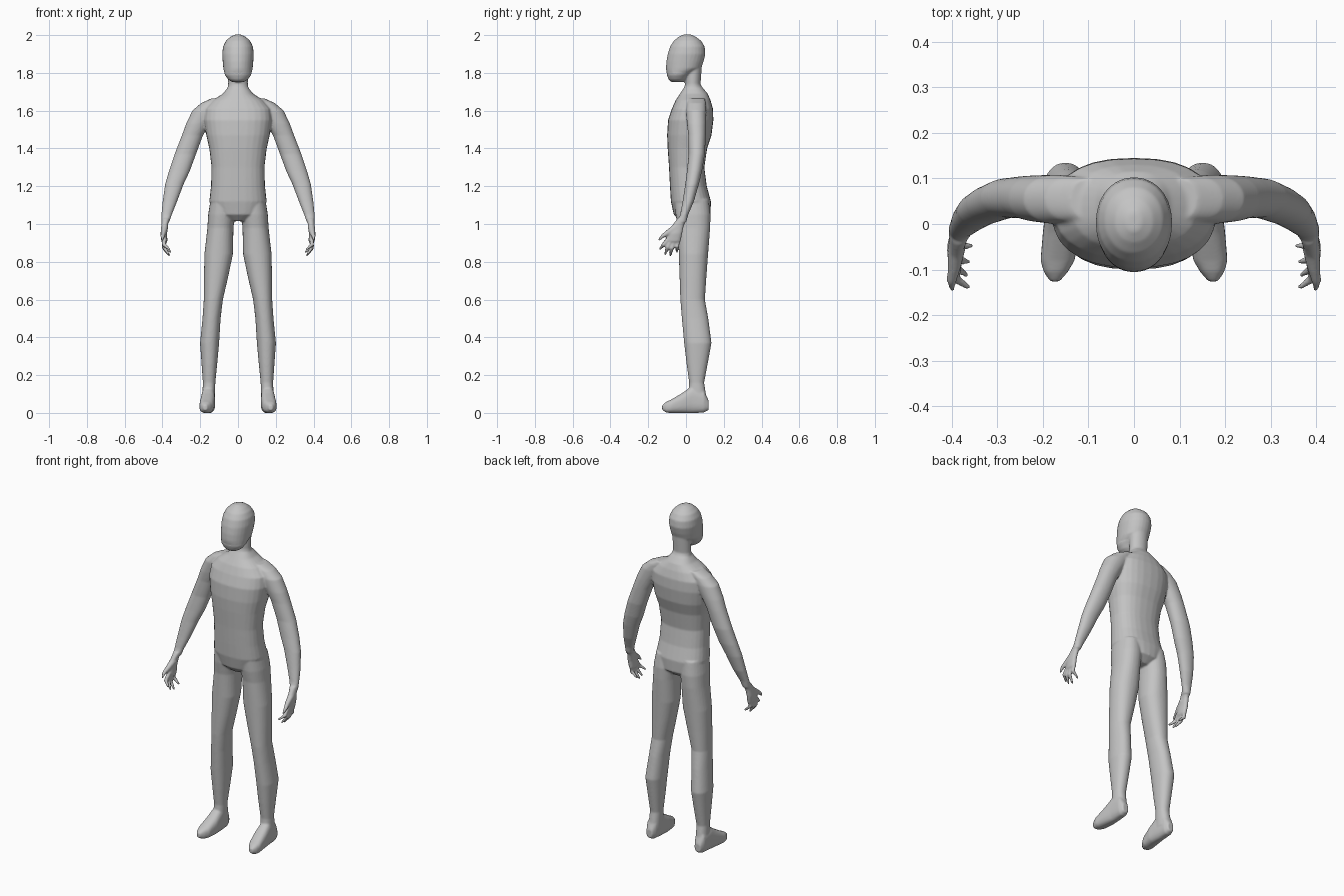
import bpy, bmesh, math
from mathutils import Vector

SIDES = 28
bm = bmesh.new()


def skin(rings):
    """Bridge rings of points into a closed tube."""
    loops = [[bm.verts.new(p) for p in r] for r in rings]
    n = len(loops[0])
    for a, b in zip(loops, loops[1:]):
        for i in range(n):
            j = (i + 1) % n
            bm.faces.new((a[i], a[j], b[j], b[i]))
    bm.faces.new(loops[0][::-1])
    bm.faces.new(loops[-1])


def oval(a0, a1, b0, b1, power):
    """Rounded outline filling the given bounds."""
    pts = []
    for i in range(SIDES):
        t = 2 * math.pi * i / SIDES
        c, s = math.cos(t), math.sin(t)
        u = math.copysign(abs(c) ** (2 / power), c)
        v = math.copysign(abs(s) ** (2 / power), s)
        pts.append(((a0 + a1) / 2 + u * (a1 - a0) / 2,
                    (b0 + b1) / 2 + v * (b1 - b0) / 2))
    return pts


def upright(sections, power=2.0, side=1):
    """Loft horizontal sections (z, x0, x1, y0, y1)."""
    skin([[(side * x, y, z) for x, y in oval(x0, x1, y0, y1, power)]
          for z, x0, x1, y0, y1 in sections])


def centred(sections, power=2.0):
    upright([(z, -w, w, y0, y1) for z, w, y0, y1 in sections], power)


def finger(points, radii, side):
    """Tapered tube through a few points."""
    pts = [Vector((side * x, y, z)) for x, y, z in points]
    rings = []
    for i, p in enumerate(pts):
        d = pts[min(i + 1, len(pts) - 1)] - pts[max(i - 1, 0)]
        q = d.to_track_quat('Z', 'Y')
        rings.append([p + q @ Vector((radii[i] * math.cos(t), radii[i] * math.sin(t), 0))
                      for t in (2 * math.pi * k / 10 for k in range(10))])
    skin(rings)


# torso
centred([(1.015, .05, -.03, .09), (1.05, .12, -.065, .13), (1.12, .152, -.08, .132),
         (1.20, .143, -.085, .11), (1.30, .14, -.09, .097), (1.40, .152, -.097, .112),
         (1.47, .168, -.10, .135), (1.55, .18, -.095, .145), (1.61, .175, -.075, .143),
         (1.655, .135, -.055, .13), (1.69, .08, -.032, .115), (1.72, .056, -.012, .09)], 2.4)

# neck
centred([(1.66, .065, -.03, .11), (1.70, .06, -.018, .10), (1.74, .052, -.005, .077),
         (1.85, .055, -.005, .085)])

# head, with a shallow line above the jaw
centred([(1.752, .032, -.078, -.01), (1.765, .052, -.092, .005), (1.785, .067, -.10, .02),
         (1.797, .073, -.103, .035), (1.801, .069, -.096, .04), (1.806, .074, -.104, .05),
         (1.825, .078, -.106, .08), (1.86, .081, -.104, .093), (1.90, .084, -.097, .103),
         (1.94, .079, -.084, .099), (1.97, .064, -.064, .08), (1.99, .042, -.04, .054),
         (2.003, .015, -.015, .026)], 2.1)

for side in (-1, 1):
    # leg
    upright([(1.13, .02, .145, -.06, .12), (1.05, .015, .158, -.055, .13),
             (.98, .024, .162, -.043, .128), (.84, .027, .178, -.038, .117),
             (.72, .052, .18, -.034, .108), (.60, .08, .181, -.03, .10),
             (.50, .092, .188, -.022, .118), (.37, .10, .201, -.01, .135),
             (.26, .11, .193, .003, .115), (.16, .12, .186, .017, .096),
             (.06, .122, .19, .01, .112)], 2.2, side)

    # foot, lofted from heel to toe
    skin([[(side * x, y, z) for x, z in oval(x0, x1, z0, z1, 2.6)]
          for y, x0, x1, z0, z1 in [
              (.12, .14, .178, .015, .065), (.095, .127, .19, .002, .12),
              (.03, .122, .194, -.002, .14), (-.02, .12, .20, -.002, .105),
              (-.08, .13, .205, -.001, .07), (-.105, .145, .198, .002, .058),
              (-.126, .163, .184, .015, .042)]])

    # shoulder and arm
    upright([(1.665, .07, .14, .01, .10), (1.64, .08, .195, .005, .105),
             (1.60, .10, .242, 0, .108), (1.53, .15, .275, .005, .107),
             (1.47, .185, .297, .012, .105), (1.37, .222, .336, .014, .10),
             (1.28, .255, .366, .005, .085), (1.21, .288, .386, -.004, .068),
             (1.12, .322, .399, -.018, .042), (1.05, .35, .406, -.031, .012),
             (1.01, .364, .406, -.046, .002)], 2.1, side)

    # palm
    upright([(1.03, .362, .404, -.045, .005), (.99, .372, .406, -.075, -.012),
             (.95, .375, .41, -.096, -.02), (.91, .374, .406, -.10, -.028),
             (.90, .377, .40, -.094, -.034)], 2.2, side)

    # thumb and four fingers
    finger([(.388, -.05, .985), (.394, -.095, .955), (.40, -.125, .935), (.398, -.146, .912)],
           (.02, .015, .011, .005), side)
    for y, tip in ((-.09, (.362, -.140, .865)), (-.074, (.366, -.112, .838)),
                   (-.057, (.362, -.084, .83)), (-.038, (.354, -.048, .85))):
        mid = (.392, (y + tip[1]) / 2 - .004, (.915 + tip[2]) / 2)
        finger([(.39, y, .925), mid, tip], (.013, .0115, .006), side)

bmesh.ops.recalc_face_normals(bm, faces=bm.faces)
mesh = bpy.data.meshes.new("body")
bm.to_mesh(mesh)
bm.free()
body = bpy.data.objects.new("body", mesh)
bpy.context.collection.objects.link(body)

# one plain grey
grey = bpy.data.materials.new("plain grey")
grey.diffuse_color = (.55, .55, .55, 1)
mesh.materials.append(grey)

# fuse all parts into one smooth skin
fuse = body.modifiers.new("fuse", 'REMESH')
fuse.mode = 'VOXEL'
fuse.voxel_size = .005
fuse.use_smooth_shade = True
soften = body.modifiers.new("soften", 'SMOOTH')
soften.factor = .5
soften.iterations = 6
